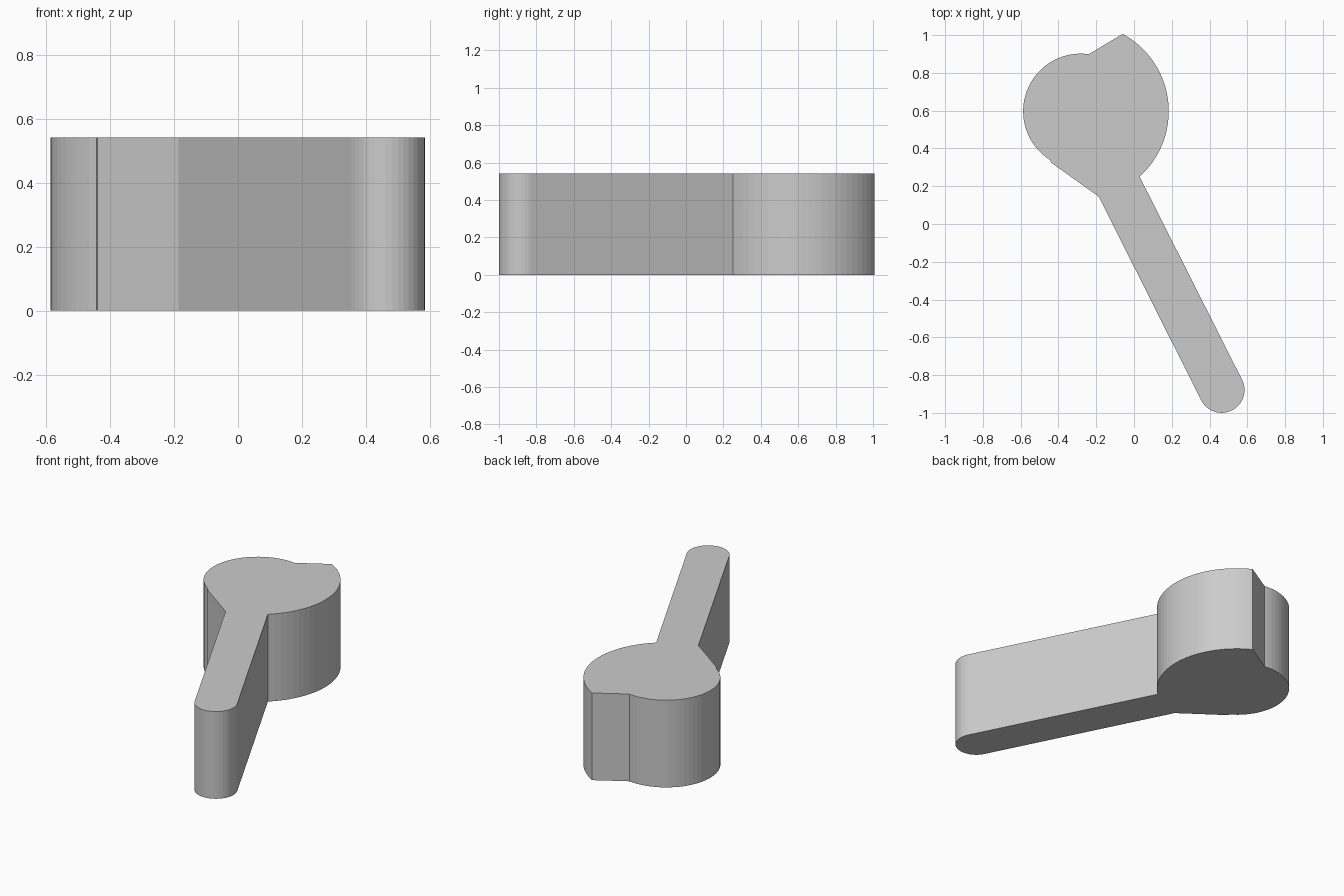
import bpy, bmesh
from math import radians, cos, sin

if "Cube" in bpy.data.objects:
    bpy.data.objects.remove(bpy.data.objects["Cube"])

HEIGHT = 0.542


def arc(cx, cy, r, a0, a1, n):
    """Points along a circular arc, angles in degrees."""
    out = []
    for i in range(n + 1):
        a = radians(a0 + (a1 - a0) * i / n)
        out.append((cx + r * cos(a), cy + r * sin(a)))
    return out


# Outline, clockwise: cam lobe, stop step, hub, web, lever arm
hub = (-0.282, 0.597)
outline = arc(*hub, 0.466, 61.5, -48, 24)        # large-radius side, from tip
outline += arc(0.464, -0.879, 0.121, 26.6, -153.4, 20)  # rounded arm end
outline += [(-0.187, 0.145), (-0.44, 0.326)]     # arm root and sloped web
outline += arc(*hub, 0.305, 238, 82, 30)         # small-radius side

# Extrude the outline into a solid
bm = bmesh.new()
base = bm.faces.new([bm.verts.new((x, y, 0)) for x, y in outline])
ext = bmesh.ops.extrude_face_region(bm, geom=[base], use_keep_orig=True)
top = [v for v in ext["geom"] if isinstance(v, bmesh.types.BMVert)]
bmesh.ops.translate(bm, verts=top, vec=(0, 0, HEIGHT))
bmesh.ops.recalc_face_normals(bm, faces=bm.faces)

mesh = bpy.data.meshes.new("cam_lever")
bm.to_mesh(mesh)
bm.free()
lever = bpy.data.objects.new("cam_lever", mesh)
bpy.context.collection.objects.link(lever)
